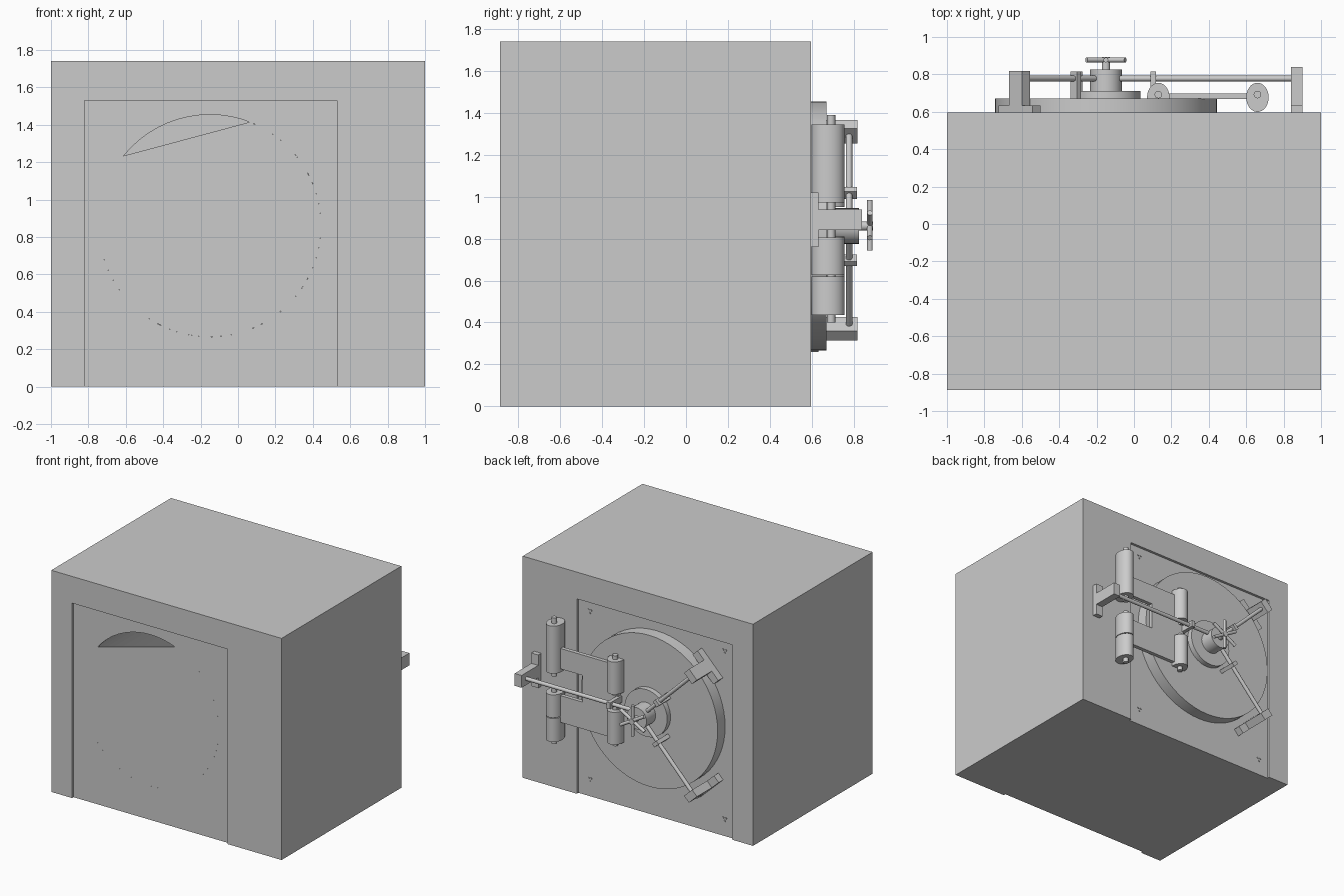
import bpy, bmesh
from math import sin, cos, radians, atan2, hypot
from mathutils import Vector

if "Cube" in bpy.data.objects:
    bpy.data.objects.remove(bpy.data.objects["Cube"])

CX, CZ, R = -0.15, 0.86, 0.594      # door axis and radius


def finish(name, bm, smooth=False):
    bmesh.ops.recalc_face_normals(bm, faces=bm.faces)
    me = bpy.data.meshes.new(name)
    bm.to_mesh(me)
    bm.free()
    ob = bpy.data.objects.new(name, me)
    bpy.context.collection.objects.link(ob)
    if smooth:
        bpy.context.view_layer.objects.active = ob
        ob.select_set(True)
        bpy.ops.object.shade_smooth_by_angle(angle=radians(30))
        ob.select_set(False)
    return ob


def prism(name, pts, y0, y1, smooth=False):
    """Extrude an x/z outline along y."""
    bm = bmesh.new()
    a = [bm.verts.new((x, y0, z)) for x, z in pts]
    b = [bm.verts.new((x, y1, z)) for x, z in pts]
    bm.faces.new(a)
    bm.faces.new(b[::-1])
    n = len(pts)
    for i in range(n):
        bm.faces.new((a[i], b[i], b[(i + 1) % n], a[(i + 1) % n]))
    return finish(name, bm, smooth)


def arc(r, a0=0, a1=360, n=64, end=False):
    return [(CX + r * cos(radians(a0 + (a1 - a0) * i / n)),
             CZ + r * sin(radians(a0 + (a1 - a0) * i / n))) for i in range(n + end)]


def rect(cx, cz, radial, tangent, ang):
    """Rectangle outline turned so its first side points along ang."""
    u = Vector((cos(ang), sin(ang))) * radial / 2
    v = Vector((-sin(ang), cos(ang))) * tangent / 2
    c = Vector((cx, cz))
    return [tuple(c + s * u + t * v) for s, t in ((-1, -1), (1, -1), (1, 1), (-1, 1))]


def rod(name, p, q, r, ry=1.0, n=24):
    """Cylinder from p to q, optionally stretched in y."""
    p, q = Vector(p), Vector(q)
    bm = bmesh.new()
    bmesh.ops.create_cone(bm, cap_ends=True, segments=n, radius1=r, radius2=r,
                          depth=(q - p).length)
    rot = Vector((0, 0, 1)).rotation_difference((q - p).normalized())
    mid = (p + q) / 2
    for v in bm.verts:
        v.co = rot @ v.co
        v.co.y *= ry
        v.co += mid
    return finish(name, bm, True)


# Block with doorway running front to back
prism("block", [(-1, 0), (-1, 1.74), (1, 1.74), (1, 0), (0.53, 0), (0.53, 1.53),
                (-0.82, 1.53), (-0.82, 0)], -0.888, 0.597)

# Filling panel, slightly recessed on both faces, with round tunnel
panel = prism("panel", [(-0.82, 0), (0.53, 0), (0.53, 1.53), (-0.82, 1.53)], -0.87, 0.577)
cutter = prism("tunnel_cutter", arc(R), -1, 0.7)
cutter.hide_render = True
cutter.hide_set(True)
mod = panel.modifiers.new("tunnel", 'BOOLEAN')
mod.object = cutter
mod.operation = 'DIFFERENCE'
mod.solver = 'EXACT'

# Front cover with a missing crescent segment, and rear door disc
prism("front_cover", arc(R, 141, 429, 52, True), -0.87, -0.86)
prism("door_disc", arc(R), 0.56, 0.67, True)
prism("hub_base", arc(0.185, n=48), 0.665, 0.712, True)
prism("hub", arc(0.085, n=32), 0.71, 0.825, True)

# Handwheel
rod("wheel_shaft", (CX, 0.82, CZ), (CX, 0.892, CZ), 0.022)
for i in range(3):
    a = radians(30 + 60 * i)
    d = Vector((cos(a), 0, sin(a))) * 0.12
    c = Vector((CX, 0.877, CZ + 0.003))
    rod("wheel_spoke", c - d, c + d, 0.013, n=16)

# Locking bolts: bracket, arm, sliding rod and guide post
for bx, bz, y0, rz in ((0.87, 0.89, 0.59, 0.89), (-0.612, 1.31, 0.57, CZ),
                       (-0.612, 0.37, 0.57, CZ)):
    ang = atan2(bz - rz, bx - CX)
    prism("bracket_base", rect(bx, bz, 0.06, 0.26, ang), y0, 0.633)
    prism("bracket_arm", rect(bx, bz, 0.06, 0.097, ang), 0.63, 0.84 if bx > 0 else 0.818)
    rod("bolt_rod", (CX, 0.778, rz), (bx, 0.778, bz), 0.015, n=16)
    k = 0.225 / hypot(bx - CX, bz - rz)
    if bx > 0:
        k *= 1.12
    prism("rod_guide", rect(CX + k * (bx - CX), rz + k * (bz - rz), 0.03, 0.05, ang),
          0.665, 0.816)

# Hinge barrels with pins
for x, z0, z1 in ((0.66, 0.972, 1.345), (0.66, 0.435, 0.62), (0.66, 0.626, 0.805),
                  (0.13, 0.95, 1.205), (0.13, 0.555, 0.81)):
    rod("hinge_barrel", (x, 0.677, z0), (x, 0.677, z1), 0.06, 1.3, 32)
for x, z0, z1 in ((0.66, 0.93, 1.39), (0.66, 0.40, 0.84), (0.13, 0.92, 1.235),
                  (0.13, 0.525, 0.84)):
    rod("hinge_pin", (x, 0.692, z0), (x, 0.692, z1), 0.02)

# C-shaped hinge plate
prism("hinge_plate", [(0.10, 0.58), (0.64, 0.58), (0.64, 0.79), (0.41, 0.79),
                      (0.41, 1.0), (0.64, 1.0), (0.64, 1.16), (0.10, 1.16)], 0.667, 0.698)

# Small fixings at the panel corners
for x in (-0.74, 0.43):
    for z in (0.13, 1.45):
        for dx, dz in ((-0.012, 0.012), (0.012, 0.012), (0, -0.012)):
            rod("panel_fixing", (x + dx, 0.57, z + dz), (x + dx, 0.583, z + dz), 0.007, n=8)
